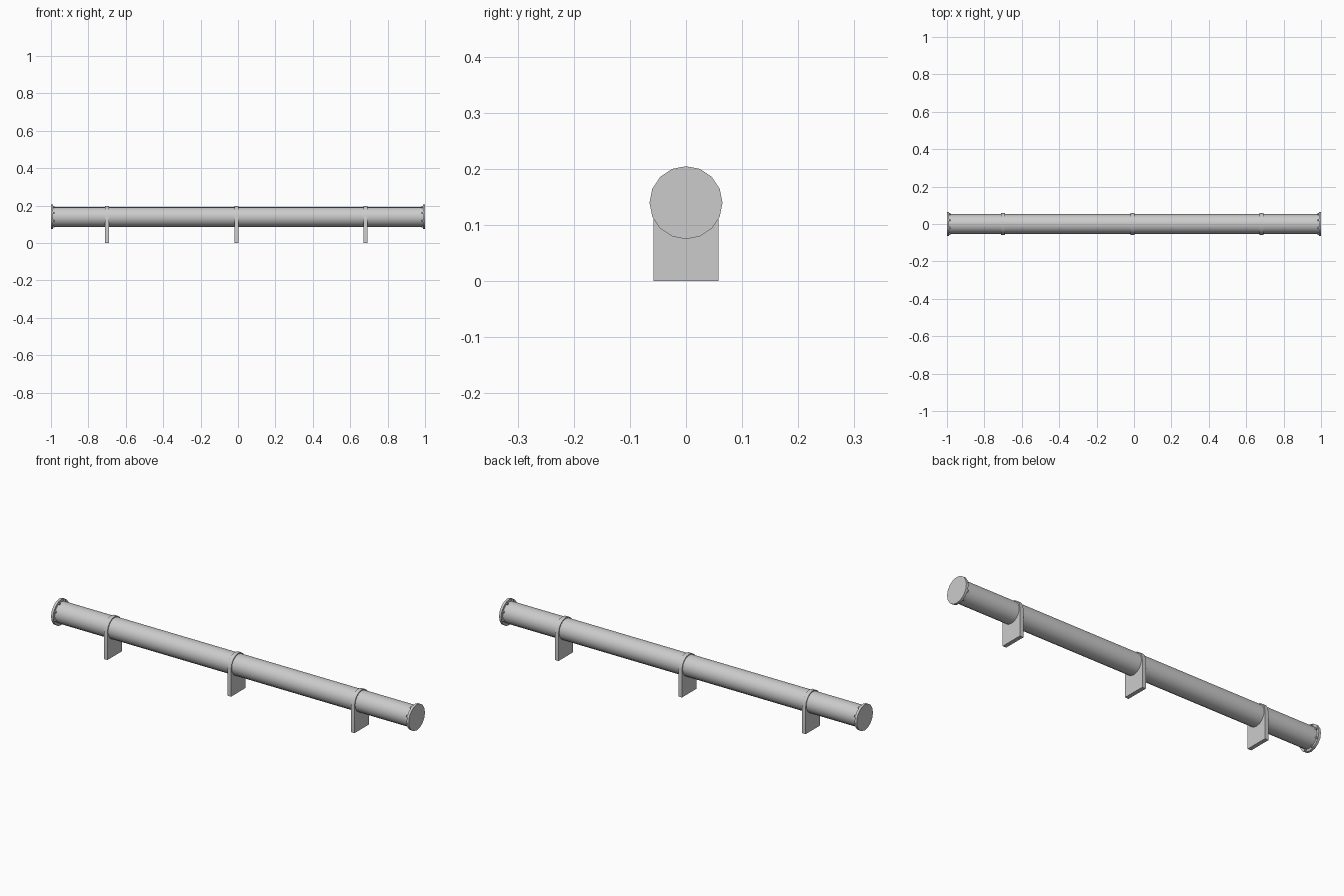
import bpy, bmesh
from math import pi, cos, sin

if "Cube" in bpy.data.objects:
    bpy.data.objects.remove(bpy.data.objects["Cube"])

AXIS_Z = 0.14


def x_cylinder(name, x0, x1, radius, sides, y=0.0, z=AXIS_Z, smooth=True):
    bpy.ops.mesh.primitive_cylinder_add(
        vertices=sides, radius=radius, depth=x1 - x0,
        location=((x0 + x1) / 2, y, z), rotation=(0, pi / 2, 0))
    ob = bpy.context.object
    ob.name = name
    if smooth:
        bpy.ops.object.shade_smooth_by_angle(angle=pi / 6)
    return ob


def bracket(name, x, width=0.058, thickness=0.02, steps=8):
    # upright plate with a half-round top wrapping the pipe
    profile = [(-width, 0), (width, 0)]
    profile += [(width * cos(pi * i / steps), AXIS_Z + width * sin(pi * i / steps))
                for i in range(steps + 1)]
    bm = bmesh.new()
    face = bm.faces.new([bm.verts.new((x - thickness / 2, y, z)) for y, z in profile])
    ext = bmesh.ops.extrude_face_region(bm, geom=[face])
    verts = [v for v in ext["geom"] if isinstance(v, bmesh.types.BMVert)]
    bmesh.ops.translate(bm, verts=verts, vec=(thickness, 0, 0))
    bmesh.ops.recalc_face_normals(bm, faces=bm.faces)
    mesh = bpy.data.meshes.new(name)
    bm.to_mesh(mesh)
    bm.free()
    ob = bpy.data.objects.new(name, mesh)
    bpy.context.collection.objects.link(ob)
    bpy.context.view_layer.objects.active = ob
    ob.select_set(True)
    bpy.ops.object.shade_smooth_by_angle(angle=pi / 6)
    ob.select_set(False)


# main pipe
x_cylinder("pipe", -0.995, 0.995, 0.053, 16)

# end flanges with bolts on their inner faces
for side, label in ((-1, "left"), (1, "right")):
    a, b = sorted((side * 1.0, side * 0.988))
    x_cylinder(f"flange_{label}", a, b, 0.065, 16)
    a, b = sorted((side * 0.99, side * 0.98))
    for i in range(8):
        t = 2 * pi * (i + 0.5) / 8
        x_cylinder(f"bolt_{label}_{i + 1}", a, b, 0.005, 6,
                   0.057 * cos(t), AXIS_Z + 0.057 * sin(t), smooth=False)

# support brackets
for i, x in enumerate((-0.70, -0.008, 0.682)):
    bracket(f"support_bracket_{i + 1}", x)
